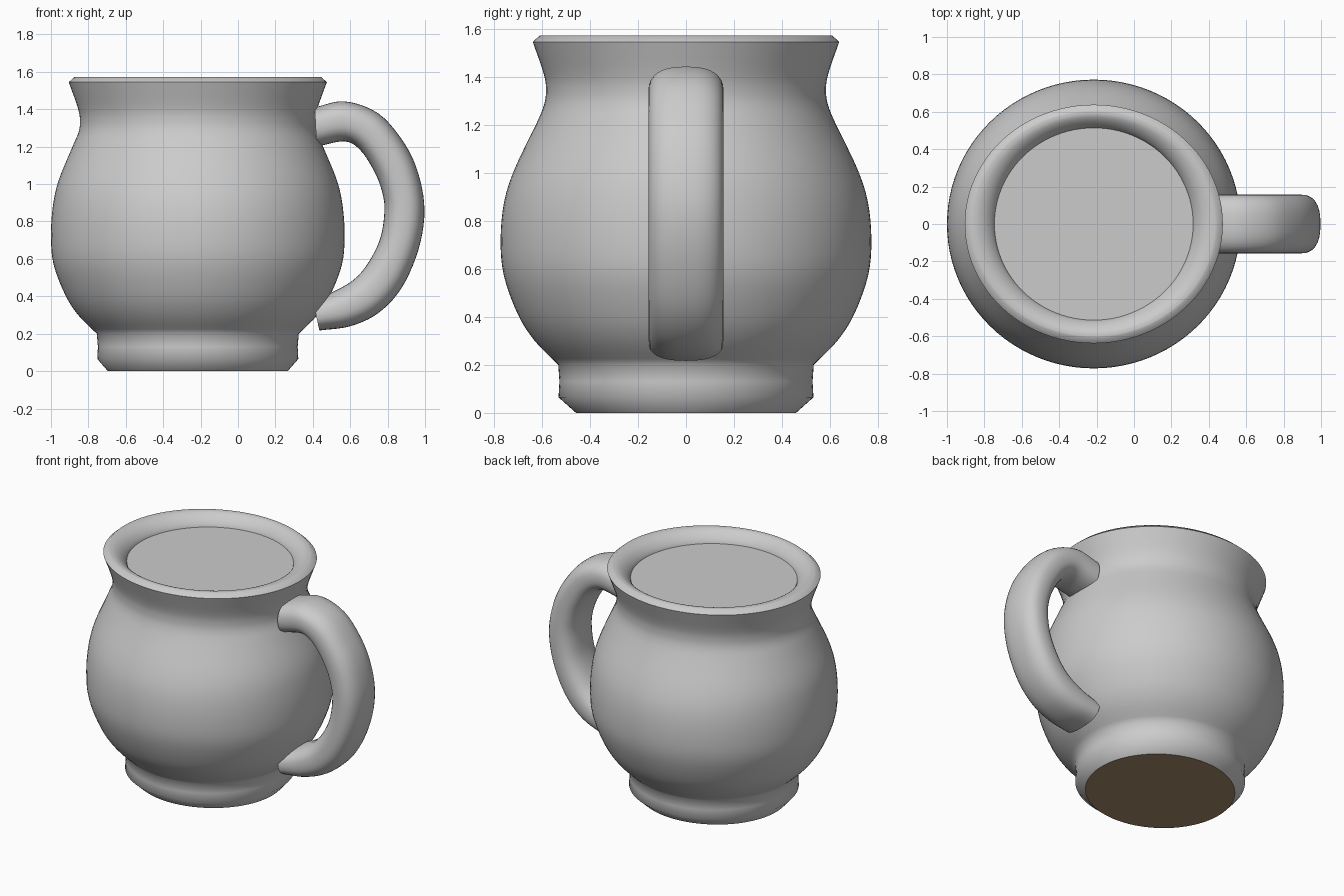
import bpy, bmesh, math
from mathutils import Vector

if "Cube" in bpy.data.objects:
    bpy.data.objects.remove(bpy.data.objects["Cube"])

CX = -0.215   # body axis
SEG = 96


def material(name, rgb):
    m = bpy.data.materials.new(name)
    m.diffuse_color = (*rgb, 1)
    m.use_nodes = True
    m.node_tree.nodes["Principled BSDF"].inputs["Base Color"].default_value = m.diffuse_color
    return m


glaze = material("grey glaze", (0.60, 0.60, 0.60))
clay = material("brown clay", (0.39, 0.26, 0.15))


def spline(points, steps):
    """Catmull-Rom curve through the points."""
    p = [Vector(q) for q in points]
    p = [2 * p[0] - p[1]] + p + [2 * p[-1] - p[-2]]
    out = []
    for a, b, c, d in zip(p, p[1:], p[2:], p[3:]):
        for i in range(steps):
            t = i / steps
            out.append(0.5 * (2 * b + (c - a) * t + (2 * a - 5 * b + 4 * c - d) * t * t
                              + (3 * b - a - 3 * c + d) * t ** 3))
    return out + [p[-2]]


def loft(name, rings, mat, caps, angle):
    """Skin a list of closed rings, optionally capping both ends."""
    bm = bmesh.new()
    rows = [[bm.verts.new(co) for co in ring] for ring in rings]
    for a, b in zip(rows, rows[1:]):
        for i in range(len(a)):
            j = (i + 1) % len(a)
            bm.faces.new((a[i], a[j], b[j], b[i]))
    if caps:
        bm.faces.new(rows[0][::-1])
        bm.faces.new(rows[-1])
    bmesh.ops.recalc_face_normals(bm, faces=bm.faces)
    mesh = bpy.data.meshes.new(name)
    bm.to_mesh(mesh)
    bm.free()
    mesh.materials.append(mat)
    ob = bpy.data.objects.new(name, mesh)
    bpy.context.collection.objects.link(ob)
    bpy.ops.object.select_all(action='DESELECT')
    bpy.context.view_layer.objects.active = ob
    ob.select_set(True)
    bpy.ops.object.shade_smooth_by_angle(angle=math.radians(angle))
    return ob


def oval(rx, ry, z):
    return [(CX + rx * math.cos(2 * math.pi * i / SEG),
             ry * math.sin(2 * math.pi * i / SEG), z) for i in range(SEG)]


# Body of revolution, slightly oval: (x radius, y radius, height)
foot = [(0.481, 0.458, 0), (0.5375, 0.531, 0.065), (0.534, 0.527, 0.13)]
belly = spline([(0.54, 0.532, 0.20), (0.64, 0.63, 0.30), (0.71, 0.70, 0.41),
                (0.771, 0.758, 0.57), (0.785, 0.772, 0.72), (0.775, 0.757, 0.88),
                (0.744, 0.712, 1.02), (0.67, 0.625, 1.20), (0.637, 0.592, 1.28),
                (0.63, 0.583, 1.34), (0.642, 0.592, 1.41), (0.69, 0.638, 1.545)], 4)
lip = spline([(0.66, 0.608, 1.572), (0.62, 0.58, 1.57), (0.575, 0.55, 1.55),
              (0.54, 0.522, 1.515), (0.528, 0.511, 1.48), (0.53, 0.513, 1.44)], 3)

# Contents disc closes the top; the clay disc closes the foot
body = loft("mug_body", [oval(*p) for p in foot + belly + lip], glaze, True, 60)
body.data.materials.append(clay)
for f in body.data.polygons:
    if len(f.vertices) > 4:
        if f.center.z < 0.01:
            f.material_index = 1
            f.use_smooth = False
loft("contents", [oval(0.535, 0.518, 1.46), oval(0.535, 0.518, 1.495)], glaze, True, 30)

# Handle: outer and inner edge points (outer x, outer z, inner x, inner z)
edges = [(0.41, 1.41, 0.42, 1.20), (0.57, 1.442, 0.57, 1.228), (0.75, 1.378, 0.655, 1.18),
         (0.885, 1.225, 0.73, 1.065), (0.963, 1.06, 0.77, 0.96), (0.997, 0.86, 0.783, 0.86),
         (0.965, 0.65, 0.762, 0.715), (0.875, 0.445, 0.70, 0.585), (0.75, 0.31, 0.62, 0.49),
         (0.60, 0.24, 0.51, 0.425), (0.435, 0.217, 0.40, 0.38)]
path = []
for k in range(len(edges)):
    path.append(edges[k])
outer = spline([(a, 0, b) for a, b, c, d in path], 5)
inner = spline([(c, 0, d) for a, b, c, d in path], 5)

# Rounded-rectangle section swept between the two edges
HALF = 0.157
rings = []
for o, n in zip(outer, inner):
    mid, half = (o + n) / 2, (o - n) / 2
    ring = []
    for i in range(32):
        t = 2 * math.pi * i / 32
        c, s = math.cos(t), math.sin(t)
        u = math.copysign(abs(c) ** 0.8, c)
        v = math.copysign(abs(s) ** 0.8, s)
        ring.append(mid + half * u + Vector((0, HALF * v, 0)))
    rings.append(ring)
loft("handle", rings, glaze, True, 50)
